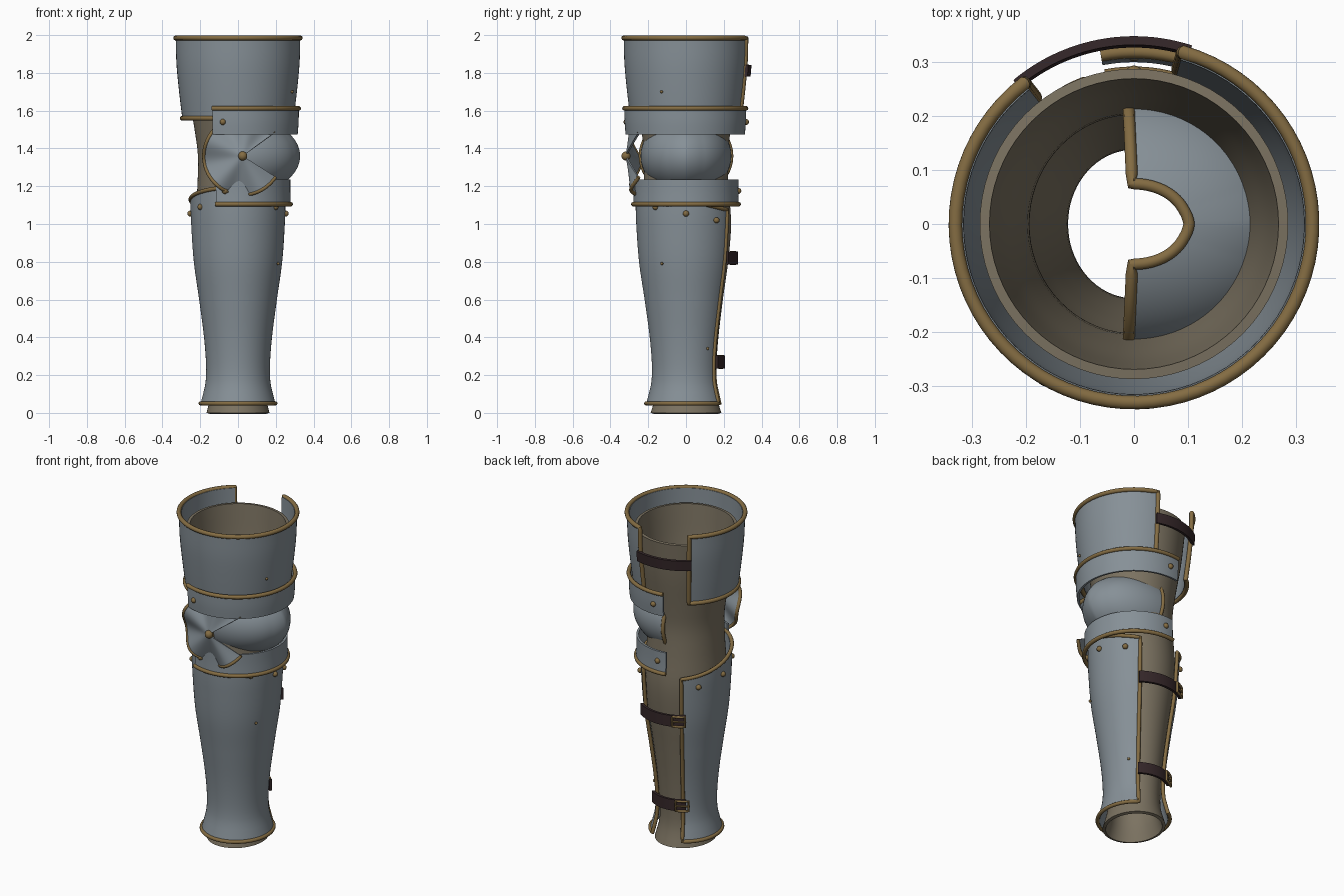
import bpy, bmesh
from math import sin, cos, radians, pi
from mathutils import Vector

if "Cube" in bpy.data.objects:
    bpy.data.objects.remove(bpy.data.objects["Cube"])


def material(name, rgb):
    m = bpy.data.materials.new(name)
    m.diffuse_color = (*rgb, 1)
    m.use_nodes = True
    m.node_tree.nodes["Principled BSDF"].inputs["Base Color"].default_value = m.diffuse_color
    return m


STEEL = material("steel", (0.24, 0.28, 0.31))
BRASS = material("brass", (0.23, 0.15, 0.055))
LINING = material("tan_lining", (0.20, 0.17, 0.12))
LEATHER = material("dark_leather", (0.035, 0.02, 0.022))


def link(name, data, mat):
    ob = bpy.data.objects.new(name, data)
    data.materials.append(mat)
    bpy.context.collection.objects.link(ob)
    return ob


def radius_at(prof, z):
    """Smooth interpolation through (z, r) profile points."""
    n = len(prof)
    z = min(max(z, prof[0][0]), prof[-1][0])
    i = 0
    while i < n - 2 and z > prof[i + 1][0]:
        i += 1

    def slope(k):
        a, b = prof[max(k - 1, 0)], prof[min(k + 1, n - 1)]
        return (b[1] - a[1]) / (b[0] - a[0])
    (z0, r0), (z1, r1) = prof[i], prof[i + 1]
    h = z1 - z0
    t = (z - z0) / h
    return ((2*t**3 - 3*t*t + 1) * r0 + (t**3 - 2*t*t + t) * h * slope(i)
            + (3*t*t - 2*t**3) * r1 + (t**3 - t*t) * h * slope(i + 1))


def lathe(prof, a0, a1, sy=lambda z: 1.0, cy=0.0, top=None, extra=0.0):
    """Surface function of (u, v) around z between two angles in degrees."""
    def f(u, v):
        a = radians(a0 + (a1 - a0) * u)
        z0 = prof[0][0]
        z1 = top(a) if top else prof[-1][0]
        z = z0 + (z1 - z0) * v
        r = radius_at(prof, z) + extra
        return Vector((r * cos(a), cy + r * sy(z) * sin(a), z))
    return f


def sheet(name, f, nu, nv, mat, thick, closed=False, offset=-1):
    bm = bmesh.new()
    cols = nu if closed else nu + 1
    vs = [[bm.verts.new(f(i / nu, j / nv)) for j in range(nv + 1)] for i in range(cols)]
    for i in range(nu):
        a, b = vs[i], vs[(i + 1) % cols]
        for j in range(nv):
            bm.faces.new((a[j], b[j], b[j + 1], a[j + 1]))
    me = bpy.data.meshes.new(name)
    bm.to_mesh(me)
    bm.free()
    ob = link(name, me, mat)
    mod = ob.modifiers.new("thickness", 'SOLIDIFY')
    mod.thickness = thick
    mod.offset = offset
    return ob


def wire(name, pts, rad, mat=BRASS, cyclic=False):
    cu = bpy.data.curves.new(name, 'CURVE')
    cu.dimensions = '3D'
    cu.bevel_depth = rad
    cu.bevel_resolution = 3
    cu.use_fill_caps = True
    sp = cu.splines.new('POLY')
    sp.points.add(len(pts) - 1)
    for p, q in zip(sp.points, pts):
        p.co = (*q, 1)
    sp.use_cyclic_u = cyclic
    return link(name, cu, mat)


def row(f, v, n=64):
    return [f(i / n, v) for i in range(n + 1)]


def border(f, n=64, m=32):
    """Points right round the four edges of a sheet."""
    return ([f(i / n, 0) for i in range(n)] + [f(1, j / m) for j in range(m)]
            + [f(1 - i / n, 1) for i in range(n)] + [f(0, 1 - j / m) for j in range(m)])


def rivet(name, pos, rad):
    me = bpy.data.meshes.new(name)
    bm = bmesh.new()
    bmesh.ops.create_uvsphere(bm, u_segments=16, v_segments=10, radius=rad)
    bm.to_mesh(me)
    bm.free()
    link(name, me, BRASS).location = pos


# Padded leg lining, an open tube
leg = [(0, .167), (.1, .143), (.2, .141), (.4, .156), (.6, .18), (.8, .208), (1.0, .225),
       (1.2, .215), (1.36, .212), (1.5, .23), (1.7, .262), (1.91, .285)]
sheet("leg_lining", lathe(leg, 0, 360, lambda z: 1.12 - .06 * z), 72, 48, LINING, .018, True)

# Thigh plate, open at the back
thigh = [(1.56, .295), (1.7, .312), (1.85, .326), (1.985, .33)]
f = lathe(thigh, 128, 434)
sheet("thigh_plate", f, 72, 12, STEEL, .015)
wire("thigh_trim", border(f), .013, cyclic=True)

# Greave with flared ankle and sloping top edge
greave = [(.05, .198), (.1, .185), (.16, .172), (.25, .169), (.4, .18), (.6, .206), (.8, .234),
          (1.0, .248), (1.1, .251), (1.22, .25)]
wide = lambda z: 1.05
f = lathe(greave, 120, 417, wide, -.003, lambda a: 1.13 - .065 * sin(a))
sheet("greave", f, 72, 36, STEEL, .012)
wire("greave_trim", border(f), .011, cyclic=True)
for side in (0, 180):
    for y in (-.16, 0, .16):
        a = radians(side + (1 if side == 0 else -1) * y / .16 * 38)
        rivet("greave_rivet", (.252 * cos(a), .262 * sin(a), 1.055 - .22 * y), .016)

# Knee bands above and below the knee cop
bands = (("upper_knee_band", [(1.475, .316), (1.54, .321), (1.612, .322)], 1, 1.54, -.004),
         ("lower_knee_band", [(1.105, .279), (1.17, .277), (1.235, .277)], 0, 1.175, 0))
for name, prof, edge, zr, cy in bands:
    f = lathe(prof, -115, 101, cy=cy)
    sheet(name, f, 64, 6, STEEL, .013)
    wire(name + "_trim", row(f, edge), .012)
    for a in (-104.5, 90):
        r = radius_at(prof, zr)
        rivet(name + "_rivet", (r * cos(radians(a)), cy + r * sin(radians(a)), zr), .016)


# Domed knee cop facing +x, with a soft centre ridge
def cop(u, v):
    a, b = radians(-92 + 184 * u), radians(-72 + 144 * v)
    ridge = .012 * max(0, 1 - abs(a) / radians(22))
    return Vector(((.317 + ridge) * cos(b) * cos(a), .24 * cos(b) * sin(a), 1.36 + .21 * sin(b)))


sheet("knee_cop", cop, 64, 32, STEEL, .012)
wire("knee_cop_trim", border(cop), .011, cyclic=True)


# Fluted fan wing on the -y side of the knee
def fan(u, v):
    a = radians(36 + 291 * u)
    rho = .02 + .185 * v
    wave = .024 * cos(2 * pi * (a - radians(300)) / radians(73))
    return Vector((.025 + rho * cos(a), -.312 + .045 * v - wave * v ** 1.3, 1.36 + rho * sin(a)))


sheet("knee_fan", fan, 96, 10, STEEL, .01, offset=0)
wire("knee_fan_trim", row(fan, 1, 96), .01)
rivet("knee_fan_rivet", (.025, -.318, 1.36), .024)

# Leather straps across the back openings
sheet("thigh_strap", lathe([(1.78, .342), (1.842, .347)], 72, 130), 24, 2, LEATHER, .016)
for z in (.82, .27):
    r = radius_at(greave, z) + .027
    s = lathe([(z - .034, r), (z + .034, r)], 55, 126, wide)
    sheet("calf_strap", s, 24, 2, LEATHER, .015)
    # Buckle frame with its prong
    k = lathe([(z - .03, r + .006), (z + .03, r + .006)], 110, 110 + 4.0 / r, wide)
    wire("buckle_frame", border(k, 4, 2), .007, cyclic=True)
    wire("buckle_prong", row(k, .5, 4), .005)

# Small pins on the plates
for p in ((.213, -.128, .79), (.287, -.13, 1.7), (.135, .115, .34)):
    rivet("plate_pin", p, .008)

# Turn everything to mesh and smooth it
bpy.ops.object.select_all(action='SELECT')
bpy.context.view_layer.objects.active = bpy.context.collection.objects[0]
bpy.ops.object.convert(target='MESH')
bpy.ops.object.select_all(action='SELECT')
bpy.ops.object.shade_smooth_by_angle(angle=radians(40))
